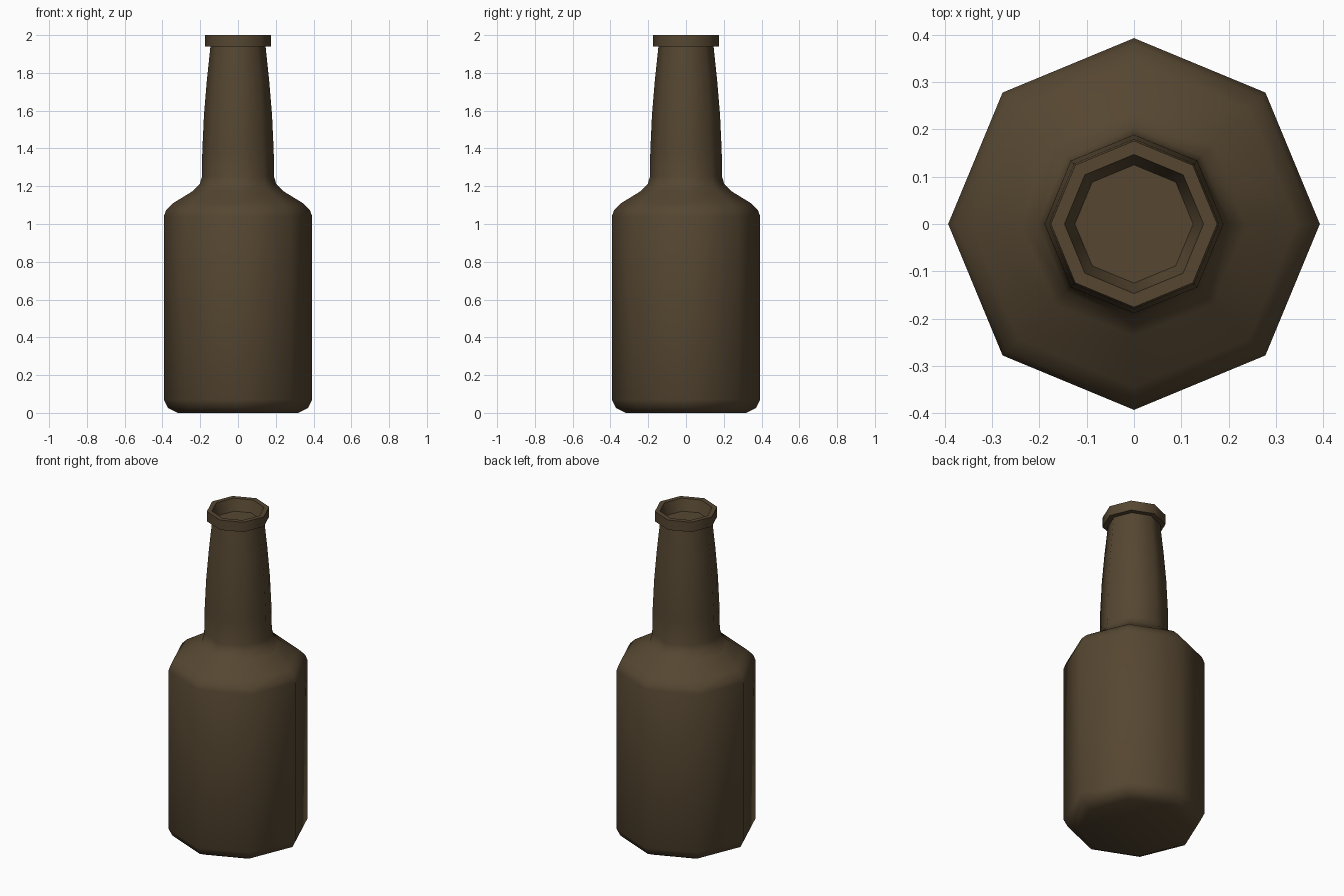
import bpy, bmesh, math

if "Cube" in bpy.data.objects:
    bpy.data.objects.remove(bpy.data.objects["Cube"])

SIDES = 8

glass = bpy.data.materials.new("dark brown glass")
glass.diffuse_color = (0.092, 0.062, 0.031, 1)
glass.use_nodes = True
glass.node_tree.nodes["Principled BSDF"].inputs["Base Color"].default_value = glass.diffuse_color


def lathe(name, profile, close_bottom=False, close_top=False):
    """Spin (radius, height) points into an eight-sided shell, outside going up."""
    bm = bmesh.new()
    rings = []
    for r, z in profile:
        rings.append([bm.verts.new((r * math.cos(a), r * math.sin(a), z))
                      for a in (2 * math.pi * i / SIDES for i in range(SIDES))])
    for low, high in zip(rings, rings[1:]):
        for i in range(SIDES):
            j = (i + 1) % SIDES
            bm.faces.new((low[i], low[j], high[j], high[i]))
    if close_bottom:
        bm.faces.new(rings[0][::-1])
    if close_top:
        bm.faces.new(rings[-1])
    mesh = bpy.data.meshes.new(name)
    bm.to_mesh(mesh)
    bm.free()
    mesh.materials.append(glass)
    ob = bpy.data.objects.new(name, mesh)
    bpy.context.collection.objects.link(ob)
    bpy.ops.object.select_all(action='DESELECT')
    ob.select_set(True)
    bpy.context.view_layer.objects.active = ob
    bpy.ops.object.shade_smooth_by_angle(angle=math.radians(50))
    return ob


# Body, rounded shoulder, tapering neck, lip and shallow mouth in one shell
lathe("bottle", [
    (0.318, 0.0), (0.37, 0.025), (0.393, 0.07),                  # base
    (0.393, 1.04), (0.38, 1.075), (0.344, 1.11),                 # body
    (0.238, 1.175), (0.203, 1.21), (0.191, 1.25),                # shoulder
    (0.189, 1.39), (0.18, 1.58), (0.165, 1.76), (0.146, 1.94),   # neck
    (0.176, 1.94), (0.176, 2.0), (0.147, 2.0),                   # lip
    (0.143, 1.985), (0.125, 1.93),                               # mouth
], close_bottom=True, close_top=True)
